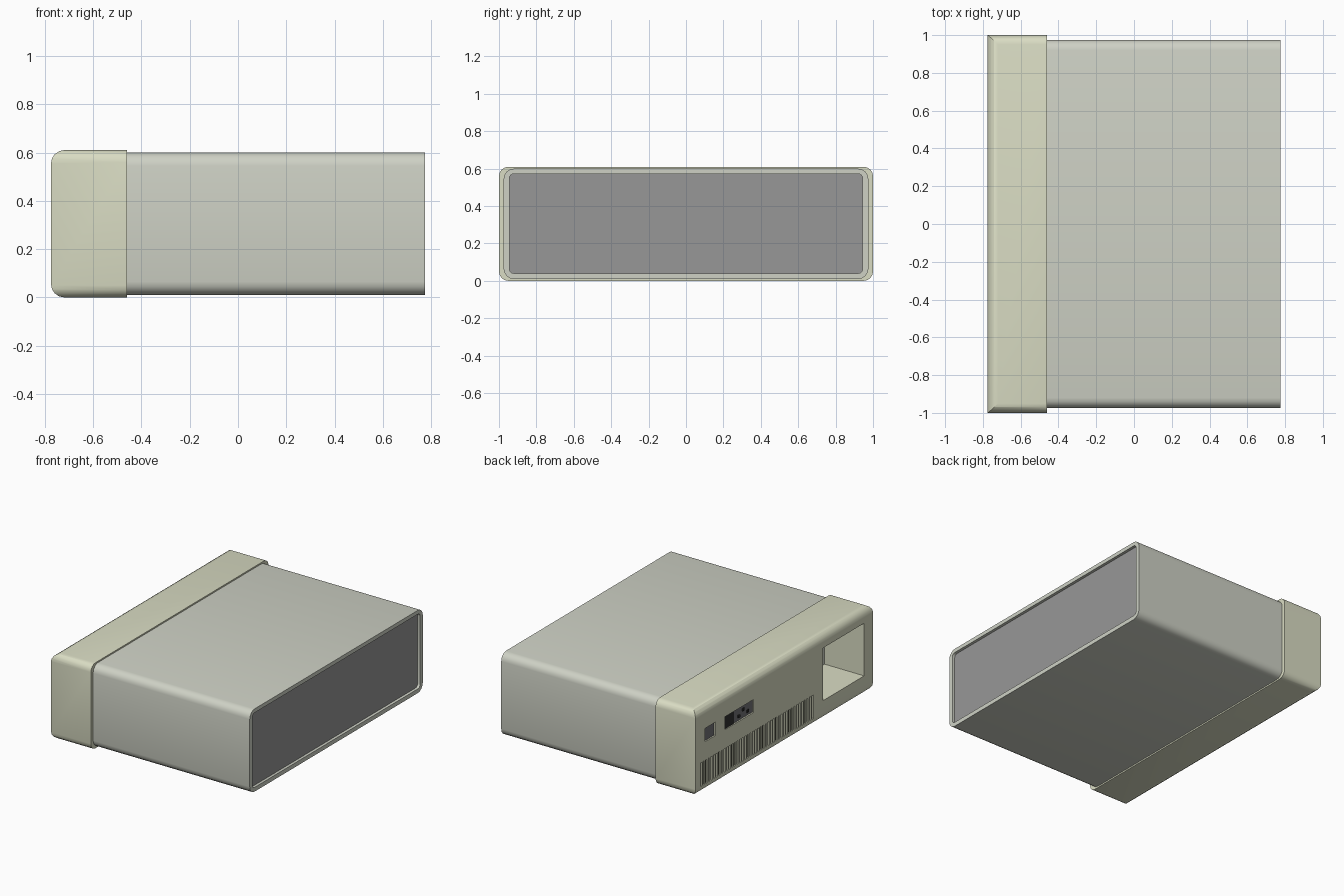
import bpy, bmesh
from math import sin, cos, pi

old = bpy.data.objects.get("Cube")
if old:
    bpy.data.objects.remove(old, do_unlink=True)


def material(name, r, g, b):
    m = bpy.data.materials.new(name)
    m.use_nodes = True
    m.diffuse_color = (r, g, b, 1)
    m.node_tree.nodes["Principled BSDF"].inputs["Base Color"].default_value = (r, g, b, 1)
    return m


CREAM = material("cream plastic", 0.70, 0.72, 0.55)
GREY = material("light grey metal", 0.62, 0.64, 0.56)
PANEL = material("panel grey", 0.31, 0.31, 0.31)
SHADOW = material("vent shadow", 0.13, 0.14, 0.09)
SOCKET = material("socket grey", 0.17, 0.17, 0.18)
BLACK = material("black plastic", 0.03, 0.03, 0.03)


def finish(name, bm, mat):
    bmesh.ops.recalc_face_normals(bm, faces=bm.faces)
    mesh = bpy.data.meshes.new(name)
    bm.to_mesh(mesh)
    bm.free()
    ob = bpy.data.objects.new(name, mesh)
    bpy.context.collection.objects.link(ob)
    mesh.materials.append(mat)
    return ob


def round_rect(u0, u1, v0, v1, r, steps=4):
    centres = [(u1 - r, v1 - r), (u0 + r, v1 - r), (u0 + r, v0 + r), (u1 - r, v0 + r)]
    return [(cu + r * cos((q + i / steps) * pi / 2), cv + r * sin((q + i / steps) * pi / 2))
            for q, (cu, cv) in enumerate(centres) for i in range(steps + 1)]


def prism(name, outline, a, b, mat, axis="x"):
    """Extrude an outline from a to b along x or y."""
    bm = bmesh.new()
    place = (lambda u, v: (a, u, v)) if axis == "x" else (lambda u, v: (u, a, v))
    face = bm.faces.new([bm.verts.new(place(u, v)) for u, v in outline])
    res = bmesh.ops.extrude_face_region(bm, geom=[face])
    moved = [g for g in res["geom"] if isinstance(g, bmesh.types.BMVert)]
    bmesh.ops.translate(bm, verts=moved, vec=(b - a, 0, 0) if axis == "x" else (0, b - a, 0))
    return finish(name, bm, mat)


def boxes(name, bounds, mat):
    """One object holding a box for each (x0, x1, y0, y1, z0, z1)."""
    bm = bmesh.new()
    for x0, x1, y0, y1, z0, z1 in bounds:
        for v in bmesh.ops.create_cube(bm, size=1)["verts"]:
            v.co = (x0 + (v.co.x + 0.5) * (x1 - x0),
                    y0 + (v.co.y + 0.5) * (y1 - y0),
                    z0 + (v.co.z + 0.5) * (z1 - z0))
    return finish(name, bm, mat)


def activate(ob):
    bpy.ops.object.select_all(action="DESELECT")
    ob.select_set(True)
    bpy.context.view_layer.objects.active = ob


def boolean(ob, cutter, operation):
    cutter.hide_render = True
    activate(ob)
    mod = ob.modifiers.new("cut", "BOOLEAN")
    mod.operation = operation
    mod.solver = "EXACT"
    mod.object = cutter
    bpy.ops.object.modifier_apply(modifier=mod.name)
    bpy.data.objects.remove(cutter, do_unlink=True)


def smooth(ob):
    activate(ob)
    bpy.ops.object.shade_smooth_by_angle(angle=pi / 6)


FACE, SEAM, END = -0.775, -0.46, 0.775

# Main housing with a shallow recess around the flat end panel
housing = prism("housing", round_rect(-0.975, 0.975, 0.01, 0.6, 0.055), SEAM - 0.002, END, GREY)
recess = round_rect(-0.945, 0.945, 0.04, 0.572, 0.025)
boolean(housing, prism("recess_cutter", recess, END - 0.025, END + 0.1, GREY), "DIFFERENCE")
smooth(housing)
prism("end_panel", recess, END - 0.026, END - 0.02, PANEL)

# End cap: two rounded profiles crossed, giving mitred corners
cap = prism("end_cap", round_rect(-1, 1, 0, 0.61, 0.05), FACE, SEAM, CREAM)
profile = round_rect(FACE, 0.2, 0, 0.61, 0.055)
boolean(cap, prism("profile_cutter", profile, -1.2, 1.2, CREAM, "y"), "INTERSECT")

# Openings: deep bay, small port, connector window and the vent row
port = (0.775, 0.89, 0.355, 0.45)
window = (0.345, 0.67, 0.355, 0.447)
count, first, last = 44, 0.935, -0.32
slots = []
for i in range(count):
    y = first + (last - first) * i / (count - 1)
    slots.append((FACE - 0.1, FACE + 0.03, y - 0.008, y + 0.008, 0.055, 0.222))
openings = slots + [(FACE - 0.1, SEAM + 0.1, -0.9, -0.435, 0.14, 0.515),
                    (FACE - 0.1, FACE + 0.03, *port),
                    (FACE - 0.1, FACE + 0.03, *window)]
boolean(cap, boxes("opening_cutter", openings, CREAM), "DIFFERENCE")
smooth(cap)

# Dark backing seen through the vents
boxes("vent_backing", [(FACE + 0.01, FACE + 0.025, last - 0.03, first + 0.03, 0.045, 0.232)], SHADOW)

# Port, power switch and connector block
boxes("port_insert", [(FACE + 0.01, FACE + 0.03, *port)], SOCKET)
boxes("power_switch", [(FACE + 0.006, FACE + 0.03, 0.56, *window[1:])], BLACK)
boxes("connector_block", [(FACE + 0.01, FACE + 0.03, window[0], 0.56, *window[2:])], SOCKET)
boxes("connector_pins",
      [(FACE + 0.004, FACE + 0.02, y - 0.01, y + 0.01, z - 0.01, z + 0.01)
       for y, z in ((0.4, 0.385), (0.45, 0.415), (0.5, 0.385))], BLACK)
